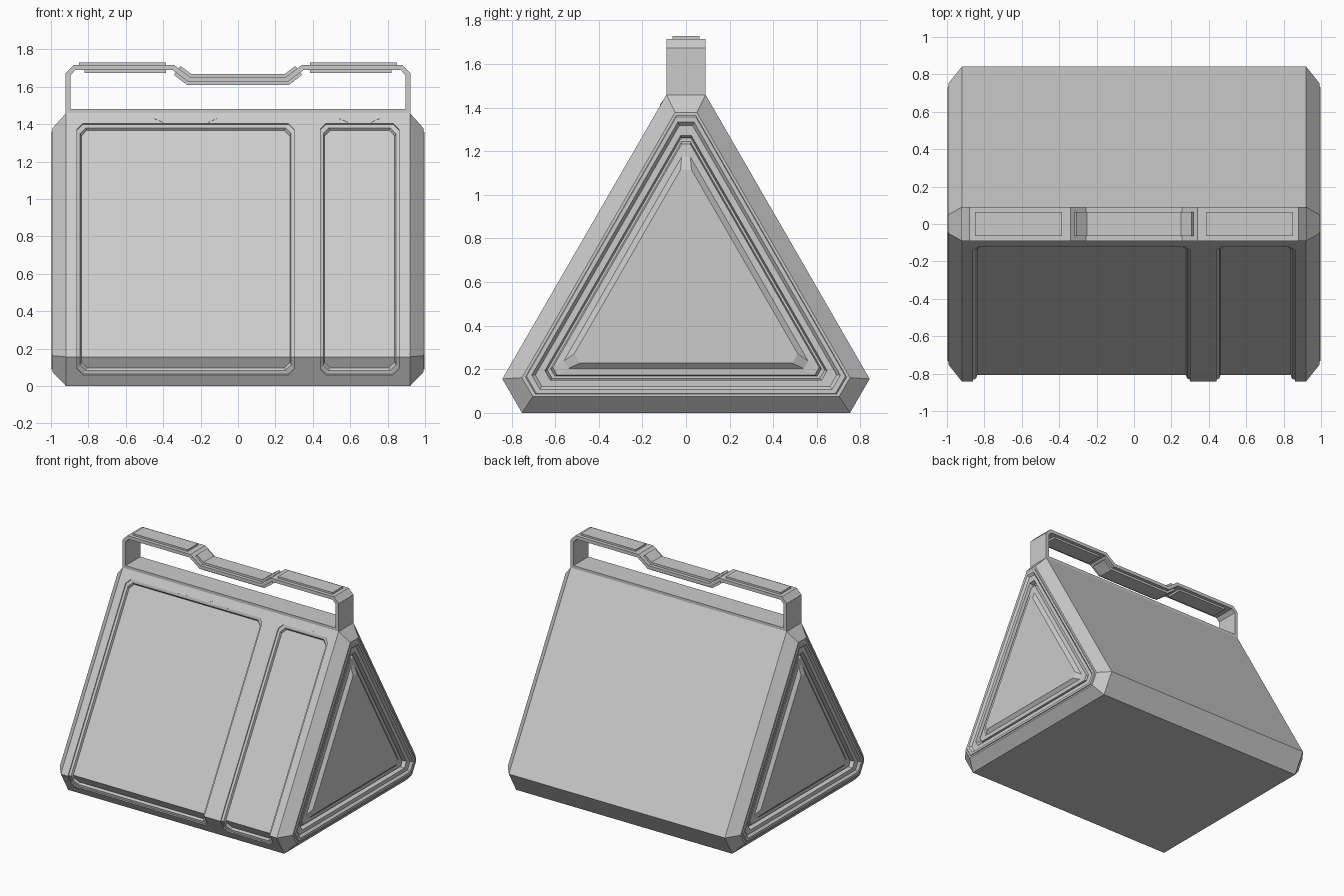
import bpy, bmesh, math
from mathutils import Vector

if "Cube" in bpy.data.objects:
    bpy.data.objects.remove(bpy.data.objects["Cube"])

R3 = math.sqrt(3)
SIDE, FOLD = 1.864, 0.156      # big triangle side, height of the front fold


def make(name, verts, faces):
    bm = bmesh.new()
    vs = [bm.verts.new(v) for v in verts]
    for f in faces:
        bm.faces.new([vs[i] for i in f])
    bmesh.ops.recalc_face_normals(bm, faces=bm.faces)
    me = bpy.data.meshes.new(name)
    bm.to_mesh(me)
    bm.free()
    ob = bpy.data.objects.new(name, me)
    bpy.context.collection.objects.link(ob)
    return ob


def loft(name, loops, cap=None):
    """Bridge equal loops; cap = lists of loop indices closing both ends."""
    n = len(loops[0])
    cap = cap or [list(range(n))]
    faces = [(k * n + i, k * n + (i + 1) % n, (k + 1) * n + (i + 1) % n, (k + 1) * n + i)
             for k in range(len(loops) - 1) for i in range(n)]
    last = (len(loops) - 1) * n
    for c in cap:
        faces += [list(c), [last + i for i in c]]
    return make(name, [p for l in loops for p in l], faces)


def tri(x, t, cut):
    """Corner-cut equilateral triangle, inset by t, at position x."""
    s = SIDE - 2 * R3 * t
    cz = SIDE / (2 * R3)
    pts = [Vector((-s / 2, t)), Vector((s / 2, t)), Vector((0, cz + s / R3))]
    out = []
    for i, p in enumerate(pts):
        for q in (pts[i - 1], pts[(i + 1) % 3]):
            out.append(p + (q - p).normalized() * cut)
    return [(x, p.x, p.y) for p in out]


# Body: prism with chamfered ends, a grooved frame and a raised triangular end panel
end = [(0.998, 0.228, 0.05), (0.975, 0.203, 0.04), (0.972, 0.174, 0.04), (0.95, 0.168, 0.04),
       (0.95, 0.158, 0.045), (0.982, 0.15, 0.05), (0.982, 0.122, 0.06), (0.998, 0.108, 0.075),
       (0.998, 0.09, 0.09), (0.992, 0.087, 0.09), (0.992, 0.075, 0.10), (0.92, 0.0, 0.18)]
loops = [tri(-x, t, c) for x, t, c in end] + [tri(x, t, c) for x, t, c in reversed(end)]
body = loft("body", loops)


def front(x, z, d):
    """Point on the folded front at height z, pushed inward by d."""
    if abs(z - FOLD) < 1e-6:
        return (x, -(SIDE / 2 - z / R3) + d * 2 / R3, z)
    if z > FOLD:
        return (x, -(SIDE / 2 - z / R3) + d * R3 / 2, z - d / 2)
    return (x, -(SIDE / 2 - 0.18 + z / R3) + d * R3 / 2, z + d / 2)


def panel_loop(x0, x1, inset, d):
    c, z0, z1 = 0.03, 0.06 + inset, 1.403 - inset
    x0, x1 = x0 + inset, x1 - inset
    pts = [(x0 + c, z0), (x1 - c, z0), (x1, z0 + c), (x1, FOLD), (x1, z1 - c),
           (x1 - c, z1), (x0 + c, z1), (x0, z1 - c), (x0, FOLD), (x0, z0 + c)]
    return [front(x, z, d) for x, z in pts]


# Front panels: stepped recesses following the fold, with a pull tab above each
for name, x0, x1, a, b in (("large", -0.86, 0.30, -0.45, -0.11), ("small", 0.44, 0.86, 0.54, 0.76)):
    steps = [(0, -0.03), (0, 0.008), (0.016, 0.014), (0.022, 0.03)]
    cutter = loft(name + "_panel_cutter", [panel_loop(x0, x1, i, d) for i, d in steps],
                  [[0, 1, 2, 3, 8, 9], [3, 4, 5, 6, 7, 8]])
    cutter.hide_render = True
    cutter.hide_viewport = True
    m = body.modifiers.new(name + "_recess", 'BOOLEAN')
    m.operation, m.solver, m.object = 'DIFFERENCE', 'EXACT', cutter
    tab = [(a + 0.05, 1.408), (b - 0.05, 1.408), (b, 1.43), (a, 1.43)]
    loft(name + "_panel_tab", [[front(x, z, d) for x, z in tab] for d in (0.005, -0.002)])


def ribbon(name, path, thick, half_y):
    """Flat strip along an xz path with mitred bends."""
    pts = [Vector(p) for p in path]
    loops = []
    for i, p in enumerate(pts):
        dirs = []
        if i > 0:
            dirs.append((p - pts[i - 1]).normalized())
        if i < len(pts) - 1:
            dirs.append((pts[i + 1] - p).normalized())
        ns = [Vector((-d.y, d.x)) for d in dirs]
        n = sum(ns, Vector((0, 0))).normalized()
        o = n * (thick / 2 / n.dot(ns[0]))
        loops.append([(q.x, y, q.y) for q, y in ((p - o, -half_y), (p + o, -half_y),
                                                 (p + o, half_y), (p - o, half_y))])
    return loft(name, loops)


def mirrored(half):
    return half + [(-x, z) for x, z in reversed(half)]


# Carry handle with base bar
ribbon("handle", mirrored([(-0.908, 1.45), (-0.908, 1.668), (-0.875, 1.702),
                           (-0.345, 1.702), (-0.26, 1.638)]), 0.026, 0.09)
ribbon("handle_base", [(-0.92, 1.465), (0.92, 1.465)], 0.03, 0.09)

# Grip pads
ribbon("centre_grip", mirrored([(-0.325, 1.687), (-0.26, 1.638)]), 0.06, 0.063)
for s, side in ((-1, "left"), (1, "right")):
    ribbon(side + "_grip", [(s * 0.85, 1.717), (s * 0.385, 1.717)], 0.024, 0.063)
    ribbon(side + "_grip_underside", [(s * 0.82, 1.685), (s * 0.385, 1.685)], 0.022, 0.063)
